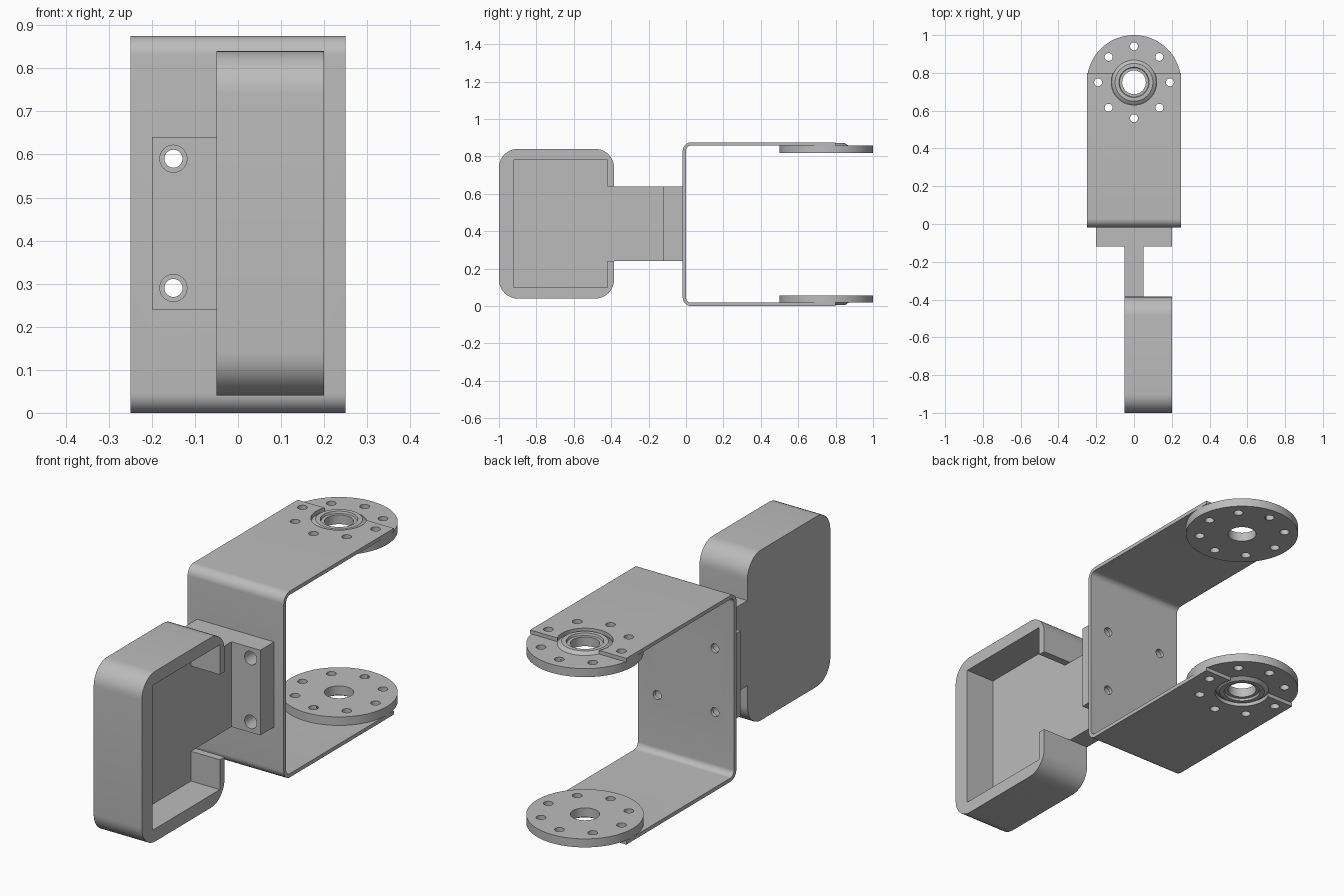
import bpy, bmesh, math
from mathutils import Vector

if "Cube" in bpy.data.objects:
    bpy.data.objects.remove(bpy.data.objects["Cube"], do_unlink=True)

HEIGHT, SHEET = 0.875, 0.0175
HUB_Y = 0.75

grey = bpy.data.materials.new("plain_grey")
grey.use_nodes = True
COLOUR = (0.5, 0.5, 0.5, 1)
grey.diffuse_color = COLOUR
grey.node_tree.nodes["Principled BSDF"].inputs["Base Color"].default_value = COLOUR


def add_object(name, bm):
    bmesh.ops.recalc_face_normals(bm, faces=bm.faces)
    mesh = bpy.data.meshes.new(name)
    bm.to_mesh(mesh)
    bm.free()
    mesh.materials.append(grey)
    ob = bpy.data.objects.new(name, mesh)
    bpy.context.collection.objects.link(ob)
    return ob


def prism(name, outline, axis, lo, hi):
    """Extrude a 2D outline along an axis from lo to hi."""
    place = {"X": lambda a, b, h: (h, a, b),
             "Y": lambda a, b, h: (a, h, b),
             "Z": lambda a, b, h: (a, b, h)}[axis]
    bm = bmesh.new()
    face = bm.faces.new([bm.verts.new(place(a, b, lo)) for a, b in outline])
    out = bmesh.ops.extrude_face_region(bm, geom=[face], use_keep_orig=True)
    moved = [v for v in out["geom"] if isinstance(v, bmesh.types.BMVert)]
    bmesh.ops.translate(bm, verts=moved, vec=place(0, 0, hi - lo))
    return add_object(name, bm)


def rounded(corners, steps=10):
    """Outline with right-angled corners (a, b, radius)."""
    pts = []
    for i, (a, b, r) in enumerate(corners):
        p = Vector((a, b))
        if r == 0:
            pts.append(p)
            continue
        u = (Vector(corners[i - 1][:2]) - p).normalized()
        v = (Vector(corners[(i + 1) % len(corners)][:2]) - p).normalized()
        for k in range(steps + 1):
            t = math.pi / 2 * k / steps
            pts.append(p + r * (u + v - v * math.cos(t) - u * math.sin(t)))
    return pts


def rect(a0, a1, b0, b1, r=0):
    return rounded([(a0, b0, r), (a1, b0, r), (a1, b1, r), (a0, b1, r)])


def circle(a, b, r, n=32):
    return [(a + r * math.cos(math.tau * i / n), b + r * math.sin(math.tau * i / n))
            for i in range(n)]


def lathe(name, profile, n=96):
    """Turn a closed (radius, z) profile about the hub axis."""
    bm = bmesh.new()
    rings = [[bm.verts.new((x, y, z)) for x, y in circle(0, HUB_Y, r, n)]
             for r, z in profile]
    for i, ring in enumerate(rings):
        below = rings[i - 1]
        for k in range(n):
            m = (k + 1) % n
            bm.faces.new((below[k], below[m], ring[m], ring[k]))
    return add_object(name, bm)


def finish(ob, cutters=()):
    """Subtract the cutters, remove them and shade smooth with sharp edges."""
    for c in cutters:
        c.hide_render = True
        mod = ob.modifiers.new("cut", "BOOLEAN")
        mod.operation = "DIFFERENCE"
        mod.solver = "EXACT"
        mod.object = c
    if cutters:
        graph = bpy.context.evaluated_depsgraph_get()
        mesh = bpy.data.meshes.new_from_object(ob.evaluated_get(graph))
        ob.modifiers.clear()
        ob.data = mesh
        for c in cutters:
            bpy.data.objects.remove(c, do_unlink=True)
    for poly in ob.data.polygons:
        poly.use_smooth = True
    ob.data.set_sharp_from_angle(angle=math.radians(30))


def horn_holes():
    spots = circle(0, HUB_Y, 0.19, 8)
    return [prism("cutter", circle(x, y, 0.021, 24), "Z", -0.1, 1) for x, y in spots]


def screw_holes(radius, lo, hi):
    return [prism("cutter", circle(x, z, radius), "Y", lo, hi)
            for x in (-0.15, 0.15) for z in (0.29, 0.59)]


# Bent sheet bracket
top = HEIGHT - SHEET
bracket = prism("u_bracket", rounded([
    (0.8, 0, 0), (-SHEET, 0, 0.045), (-SHEET, HEIGHT, 0.045), (0.8, HEIGHT, 0),
    (0.8, top, 0), (0, top, 0.0275), (0, SHEET, 0.0275), (0.8, SHEET, 0)]),
    "X", -0.25, 0.25)
hub_cut = prism("cutter", circle(0, HUB_Y, 0.12, 64), "Z", -0.1, 1)
finish(bracket, horn_holes() + screw_holes(0.021, -0.1, 0.1) + [hub_cut])

# Round horns with a raised collar, mirrored top and bottom
horn = [(0.0625, 0), (0.25, 0), (0.25, 0.04), (0.118, 0.04), (0.1, 0.053),
        (0.08, 0.053), (0.077, 0.043), (0.0625, 0.043)]
base = top - 0.04
finish(lathe("upper_horn", [(r, base + z) for r, z in horn]), horn_holes())
finish(lathe("lower_horn", [(r, HEIGHT - base - z) for r, z in horn]), horn_holes())

# T-shaped mount between bracket and tray
mount = prism("t_mount", [
    (-0.2, -SHEET), (-0.2, -0.12), (-0.05, -0.12), (-0.05, -0.386),
    (0.05, -0.386), (0.05, -0.12), (0.2, -0.12), (0.2, -SHEET)], "Z", 0.24, 0.64)
finish(mount, screw_holes(0.0315, -0.2, 0.1))

# Open-sided tray with a gap in its back wall
tray = prism("tray", rect(-1, -0.385, 0.04, 0.84, 0.1), "X", -0.05, 0.2)
finish(tray, [prism("cutter", rect(-0.92, -0.42, 0.1, 0.78), "X", 0.05, 0.3),
              prism("cutter", rect(-0.5, -0.3, 0.24, 0.64), "X", 0.05, 0.3)])
